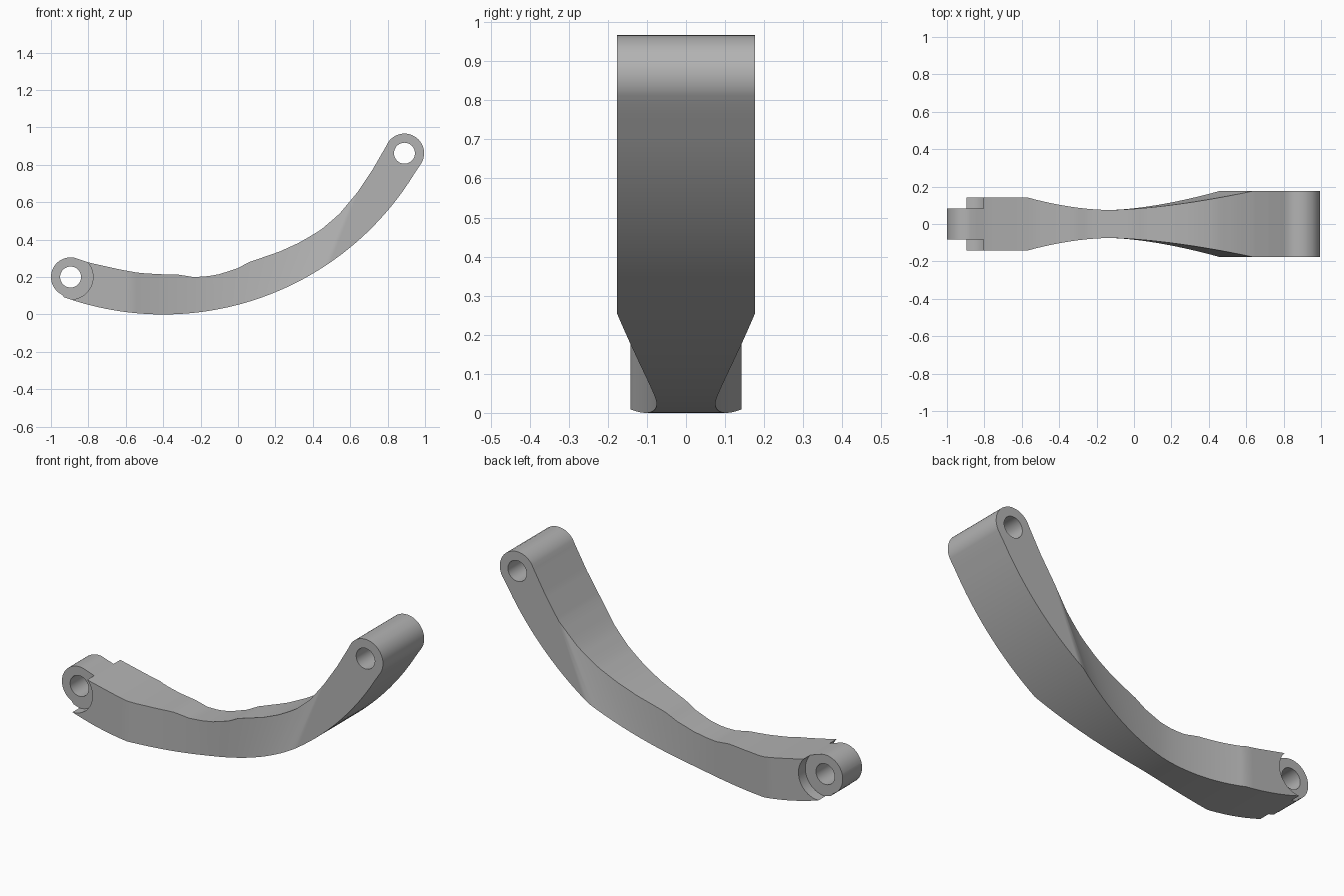
import bpy, bmesh, math
from mathutils import Vector

old = bpy.data.objects.get("Cube")
if old:
    bpy.data.objects.remove(old, do_unlink=True)

metal = bpy.data.materials.new("plain grey")
metal.use_nodes = True
GREY = (0.45, 0.45, 0.45, 1)
metal.diffuse_color = GREY
metal.node_tree.nodes["Principled BSDF"].inputs["Base Color"].default_value = GREY

LEFT_EYE, RIGHT_EYE = (-0.895, 0.2), (0.89, 0.862)
EYE_R, HOLE_R, NOTCH_R, TANG = 0.105, 0.056, 0.12, 0.083
ARC_R, ARC_X = 1.575, -0.4

# Upper edge of the arm, as x and z
UPPER = [(-0.875, 0.303), (-0.8, 0.278), (-0.63, 0.24), (-0.53, 0.222), (-0.42, 0.215),
         (-0.32, 0.213), (-0.24, 0.2), (-0.17, 0.203), (-0.1, 0.215), (0, 0.248), (0.06, 0.28),
         (0.22, 0.335), (0.33, 0.385), (0.44, 0.45), (0.54, 0.535), (0.64, 0.655),
         (0.72, 0.775), (0.802, 0.917)]


def upper_z(x):
    for (xa, za), (xb, zb) in zip(UPPER, UPPER[1:]):
        if x <= xb:
            return za + (zb - za) * (x - xa) / (xb - xa)
    return UPPER[-1][1]


def lower_z(x):
    return ARC_R - math.sqrt(ARC_R ** 2 - (x - ARC_X) ** 2)


def on_eye(eye, degrees):
    a = math.radians(degrees)
    return eye[0] + EYE_R * math.cos(a), eye[1] + EYE_R * math.sin(a)


def mix(a, b, t):
    return a + (b - a) * t


# Stations along the arm: lower point, upper point, half width
stations = []
ROUND = 12
for i in range(ROUND):
    t = (i + 0.15) / ROUND
    stations.append((on_eye(LEFT_EYE, mix(165, 250.3, t)), on_eye(LEFT_EYE, mix(165, 79, t)), 0.142))

# Each span: lower x from/to, upper x from/to, steps, half width rule
spans = [
    ((-0.93, -0.57), (-0.875, -0.57), 8, lambda t: 0.142),
    ((-0.57, -0.13), (-0.57, -0.13), 16, lambda t: 0.075 + 0.067 * (1 - t) ** 1.8),
    ((-0.13, 0.46), (-0.13, 0.64), 24, lambda t: 0.075 + 0.102 * t ** 1.6),
    ((0.46, 0.98), (0.64, 0.802), 16, lambda t: 0.177),
]
for low, up, steps, width in spans:
    for i in range(steps):
        t = i / steps
        xl, xu = mix(*low, t), mix(*up, t)
        stations.append(((xl, lower_z(xl)), (xu, upper_z(xu)), width(t)))

for i in range(ROUND):
    t = (i + 0.1) / ROUND
    stations.append((on_eye(RIGHT_EYE, mix(-29, 60, t)), on_eye(RIGHT_EYE, mix(148, 60, t)), 0.177))

# Loft the arm through the stations
bm = bmesh.new()
rings = []
for (xl, zl), (xu, zu), w in stations:
    corners = [(xl, -w, zl), (xl, w, zl), (xu, w, zu), (xu, -w, zu)]
    rings.append([bm.verts.new(c) for c in corners])
for a, b in zip(rings, rings[1:]):
    for k in range(4):
        n = (k + 1) % 4
        bm.faces.new((a[k], a[n], b[n], b[k]))
bm.faces.new(rings[0])
bm.faces.new(rings[-1])
bmesh.ops.recalc_face_normals(bm, faces=bm.faces)
mesh = bpy.data.meshes.new("curved_arm")
bm.to_mesh(mesh)
bm.free()
mesh.materials.append(metal)
arm = bpy.data.objects.new("curved_arm", mesh)
bpy.context.collection.objects.link(arm)


def cut(name, centre, y, radius, depth):
    bpy.ops.mesh.primitive_cylinder_add(vertices=48, radius=radius, depth=depth,
                                        location=(centre[0], y, centre[1]),
                                        rotation=(math.pi / 2, 0, 0))
    cutter = bpy.context.object
    cutter.name = name
    cutter.data.materials.append(metal)
    mod = arm.modifiers.new(name, "BOOLEAN")
    mod.operation, mod.solver, mod.object = "DIFFERENCE", "EXACT", cutter
    bpy.context.view_layer.objects.active = arm
    bpy.ops.object.modifier_apply(modifier=name)
    bpy.data.objects.remove(cutter, do_unlink=True)


# Shoulders either side of the narrow tang, then the pin holes
for side in (-1, 1):
    cut("shoulder_cutter", LEFT_EYE, side * (TANG + 0.1), NOTCH_R, 0.2)
cut("left_hole_cutter", LEFT_EYE, 0, HOLE_R, 1)
cut("right_hole_cutter", RIGHT_EYE, 0, HOLE_R, 1)

bpy.ops.object.select_all(action="DESELECT")
arm.select_set(True)
bpy.context.view_layer.objects.active = arm
bpy.ops.object.shade_smooth_by_angle(angle=math.radians(25))
